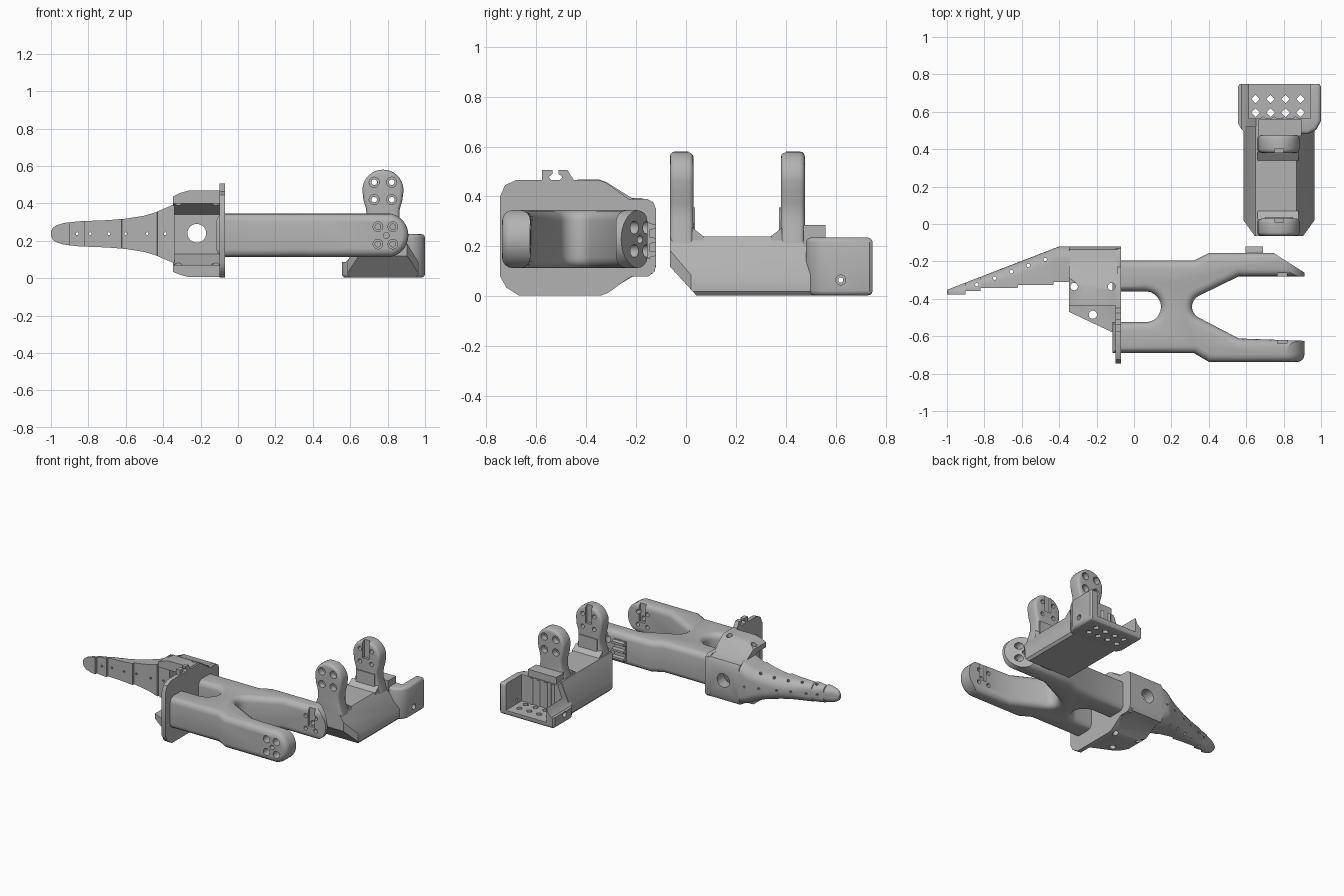
import bpy, bmesh, math

if "Cube" in bpy.data.objects:
    bpy.data.objects.remove(bpy.data.objects["Cube"])

grey = bpy.data.materials.new("light grey plastic")
grey.diffuse_color = (0.45, 0.45, 0.45, 1)
grey.use_nodes = True
grey.node_tree.nodes["Principled BSDF"].inputs["Base Color"].default_value = grey.diffuse_color
MAP = {'x': lambda a, b, t: (t, a, b), 'y': lambda a, b, t: (a, t, b), 'z': lambda a, b, t: (a, b, t)}


def to_object(name, bm):
    bmesh.ops.recalc_face_normals(bm, faces=bm.faces[:])
    me = bpy.data.meshes.new(name)
    bm.to_mesh(me)
    bm.free()
    me.materials.append(grey)
    ob = bpy.data.objects.new(name, me)
    bpy.context.collection.objects.link(ob)
    return ob


def prism(name, pts, axis, lo, hi, bevel=0, seg=4):
    """Extrude a 2D outline along an axis; optionally round the rims of both ends."""
    bm = bmesh.new()
    f = MAP[axis]
    a = [bm.verts.new(f(p[0], p[1], lo)) for p in pts]
    b = [bm.verts.new(f(p[0], p[1], hi)) for p in pts]
    caps = [bm.faces.new(a), bm.faces.new(b[::-1])]
    n = len(pts)
    for i in range(n):
        bm.faces.new((a[i], b[i], b[(i + 1) % n], a[(i + 1) % n]))
    bmesh.ops.recalc_face_normals(bm, faces=bm.faces[:])
    if bevel:
        edges = list({e for c in caps for e in c.edges})
        bmesh.ops.bevel(bm, geom=edges, offset=bevel, segments=seg, profile=0.5,
                        affect='EDGES', clamp_overlap=True)
    return to_object(name, bm)


def arc(cx, cy, r, a0, a1, n=10):
    return [(cx + r * math.cos(math.radians(a0 + (a1 - a0) * i / n)),
             cy + r * math.sin(math.radians(a0 + (a1 - a0) * i / n))) for i in range(n + 1)]


def rect(x0, y0, x1, y1):
    return [(x0, y0), (x1, y0), (x1, y1), (x0, y1)]


def hole(a, b, r, axis, lo, hi, n=16):
    return prism("cutter", arc(a, b, r, 0, 360 - 360 / n, n - 1), axis, lo, hi)


def combine(ob, cutters, op='DIFFERENCE'):
    for c in cutters:
        m = ob.modifiers.new("bool", 'BOOLEAN')
        m.operation, m.solver, m.object = op, 'EXACT', c
        with bpy.context.temp_override(object=ob, active_object=ob):
            bpy.ops.object.modifier_apply(modifier=m.name)
        bpy.data.objects.remove(c)


# ---- forked arm: rounded H-shaped plan with stadium ends
plan = ([(-.115, -.195), (.32, -.195), (.40, -.155), (.92, -.155), (.92, -.28), (.56, -.28)]
        + arc(.375, -.4425, .065, 115, 245)
        + [(.56, -.612), (.92, -.625), (.92, -.737), (.40, -.737), (.32, -.69), (-.115, -.69), (-.115, -.525)]
        + arc(.0625, -.4425, .0825, -90, 90) + [(-.115, -.36)])
arm = prism("forked_arm", plan, 'z', .113, .345, .042)
ends = prism("cutter", [(-.3, .111), (.793, .111)] + arc(.793, .229, .118, -80, 80, 16)
             + [(.793, .347), (-.3, .347)], 'y', -.738, 0, .04)
combine(arm, [ends], 'INTERSECT')
cuts = [prism("cutter", [(.745, -.154), (.93, -.272), (.93, -.05), (.745, -.05)], 'z', 0, .5)]
for hx in (.748, .828):
    for hz in (.182, .275):
        cuts += [hole(hx, hz, .015, 'y', -.8, -.1), hole(hx, hz, .026, 'y', -.8, -.67),
                 hole(hx, hz, .026, 'y', -.25, -.1)]
cuts += [hole(.793, .228, .016, 'y', -.8, -.1),
         prism("cutter", rect(.768, .205, .818, .4), 'y', -.64, -.606),
         prism("cutter", rect(.768, .205, .818, .4), 'y', -.285, -.262)]
combine(arm, cuts)

# cable clip on the arm's back side
prism("cable_clip_base", rect(.595, .15, .69, .295), 'y', -.16, -.146)
for z in (.15, .205, .26):
    prism("cable_clip_rib", [(-.165, z), (-.12, z + .012), (-.12, z + .028), (-.165, z + .035)], 'x', .595, .69)

# ---- flange plate with a hook clip on top
prism("flange_plate", [(-.745, .08), (-.72, .035), (-.67, .003), (-.34, .003), (-.31, .015), (-.22, .08), (-.15, .08),
                       (-.125, .10), (-.12, .13), (-.12, .345), (-.13, .375), (-.155, .39), (-.23, .39),
                       (-.32, .455), (-.35, .466), (-.45, .466), (-.475, .505), (-.51, .505), (-.51, .49),
                       (-.495, .478), (-.505, .466), (-.54, .466), (-.55, .478), (-.535, .49), (-.535, .505),
                       (-.578, .505), (-.578, .466), (-.68, .466), (-.725, .445), (-.745, .40)],
      'x', -.10, -.07)

# ---- channel-shaped housing, open at the front
housing = prism("housing", [(-.12, .12), (-.12, .35), (-.135, .38), (-.215, .392), (-.32, .458), (-.35, .468),
                            (-.435, .468), (-.435, .40), (-.34, .40), (-.20, .34), (-.20, .13), (-.34, .07),
                            (-.62, .07), (-.62, .006), (-.35, .006), (-.32, .015), (-.215, .078), (-.135, .09)],
                'x', -.348, -.085)
combine(housing, [
    prism("cutter", [(-.4, .42), (-.348, .437), (-.31, .455), (-.26, .469), (-.26, .6), (-.4, .6)], 'y', -.8, 0),
    prism("cutter", [(-.4, .05), (-.348, .034), (-.31, .018), (-.26, .005), (-.26, -.1), (-.4, -.1)], 'y', -.8, 0),
    prism("cutter", [(-.40, -.445), (-.05, -.61), (-.05, -.8), (-.40, -.8)], 'z', -.1, .2),
    hole(-.22, .24, .05, 'y', -.4, 0, 32),
    hole(-.32, -.335, .02, 'z', .3, .6), hole(-.12, -.335, .02, 'z', .3, .6),
    hole(-.22, -.485, .022, 'z', -.1, .2), hole(-.32, -.335, .02, 'z', -.1, .2), hole(-.12, -.335, .02, 'z', -.1, .2)])

# ---- tapering finger: lofted D-shaped sections with a stepped front
WIDTH = [(-1, .012), (-.99, .032), (-.97, .046), (-.93, .058), (-.85, .067), (-.7, .073), (-.6, .081),
         (-.5, .097), (-.44, .115), (-.4, .133), (-.34, .157)]
STEPS = [(-1, -.377), (-.9, -.357), (-.82, -.341), (-.62, -.325), (-.43, -.31)]


def half_width(x):
    for (x0, w0), (x1, w1) in zip(WIDTH, WIDTH[1:]):
        if x <= x1:
            return w0 + (w1 - w0) * (x - x0) / (x1 - x0)
    return WIDTH[-1][1]


def front_y(x):
    return [y for s, y in STEPS if s <= x][-1]


stations = [(x, front_y(x)) for x in sorted({w[0] for w in WIDTH} | {-.9, -.82, -.62, -.43})]
stations += [(s - .002, front_y(s - .002)) for s, _ in STEPS[1:]]
bm, prev = bmesh.new(), None
for x, yf in sorted(stations):
    yb, h = min(-.12, -.352 + (x + 1) * .387), half_width(x)
    r = min(.07, .8 * (yb - yf), .9 * h)
    sec = [(yf, -h)] + arc(yb - r, -h + r, r, -90, 0, 6) + arc(yb - r, h - r, r, 0, 90, 6) + [(yf, h)]
    ring = [bm.verts.new((x, y, z + .237)) for y, z in sec]
    if prev:
        for i in range(len(ring)):
            j = (i + 1) % len(ring)
            bm.faces.new((prev[i], prev[j], ring[j], ring[i]))
    else:
        bm.faces.new(ring)
    prev = ring
bm.faces.new(prev[::-1])
finger = to_object("finger", bm)
combine(finger, [hole(x, .238, .008, 'y', -.5, 0, 8) for x in (-.86, -.79, -.69, -.6, -.485, -.39)]
        + [hole(x, y, .01, 'z', 0, .5, 8) for x, y in
           ((-.84, -.325), (-.745, -.29), (-.655, -.255), (-.565, -.222), (-.475, -.19))])

# ---- upright bracket: base beam
base = prism("bracket_base", [(.60, .003), (.585, .02), (.585, .085), (.65, .24), (.87, .24), (.965, .085), (.965, .02),
                              (.95, .003)], 'y', -.064, .52)
combine(base, [prism("cutter", [(-.1, .158), (.06, -.017), (.06, -.1), (-.1, -.1)], 'x', .4, 1.2),
               prism("cutter", [(.5, .06), (.585, .02), (.65, -.07), (.65, -.2), (.5, -.2)], 'z', -.1, .5),
               prism("cutter", [(1.05, .06), (.965, .02), (.90, -.07), (.90, -.2), (1.05, -.2)], 'z', -.1, .5)])

# two paddle-shaped posts facing each other
paddle = ([(.65, .13), (.89, .13), (.885, .24), (.862, .31), (.865, .37), (.88, .42)]
          + arc(.775, .47, .11, -15, 195, 20) + [(.67, .42), (.685, .37), (.688, .31), (.66, .24)])
for name, lo, hi, outer, slot in (("front_post", -.064, .03, (-.1, -.02), (.01, .05)),
                                  ("back_post", .38, .476, (.435, .55), (.35, .40))):
    post = prism(name, paddle, 'y', lo, hi, .02, 3)
    cuts = []
    for hx in (.728, .822):
        for hz in (.42, .513):
            cuts += [hole(hx, hz, .015, 'y', lo - .1, hi + .1), hole(hx, hz, .027, 'y', *outer)]
    cuts.append(prism("cutter", rect(.75, .45, .80, .7), 'y', *slot))
    combine(post, cuts)
    if name == "front_post":
        combine(post, [prism("cutter", [(-.1, .158), (.06, -.017), (.06, -.1), (-.1, -.1)], 'x', .4, 1.2)])

# gussets and stiffening ribs at the foot of each post
for s, y in ((1, .025), (-1, .385)):
    prism("gusset", [(y, .20), (y, .275), (y + s * .045, .24), (y + s * .045, .20)], 'x', .66, .88)
    prism("post_rib", [(y, .2), (y, .355), (y + s * .012, .355), (y + s * .012, .2)], 'x', .70, .85)

# ---- rear tray with one tall side and one low side
tray = prism("tray", [(.62, .48), (.93, .48), (.975, .505), (1.0, .55), (1.0, .735), (.99, .748), (.565, .748),
                      (.555, .735), (.555, .54), (.575, .505)], 'z', .003, .235, .02, 3)
cuts = [prism("cutter", rect(.615, .565, .945, .9), 'z', .04, .5),
        prism("cutter", [(.4, .085), (.575, .085), (.60, .11), (.69, .33), (.4, .33)], 'y', .4, .9),
        hole(.62, .065, .02, 'x', .5, .58), hole(.62, .065, .02, 'x', .975, 1.1),
        hole(.62, .065, .01, 'x', .5, 1.1)]
cuts += [hole(x, y, .023, 'z', -.1, .1, 4) for x in (.65, .73, .81, .89) for y in (.595, .668)]
combine(tray, cuts)
prism("tray_back_block", rect(.665, .47, .895, .56), 'z', .04, .285)
for i in range(4):
    prism("tray_flute", arc(.69 + i * .058, .56, .014, 0, 330, 11), 'z', .04, .23)

# smooth rounded areas, keep hard edges crisp
for ob in bpy.context.scene.objects:
    ob.select_set(True)
    bpy.context.view_layer.objects.active = ob
bpy.ops.object.shade_smooth_by_angle(angle=math.radians(32))
